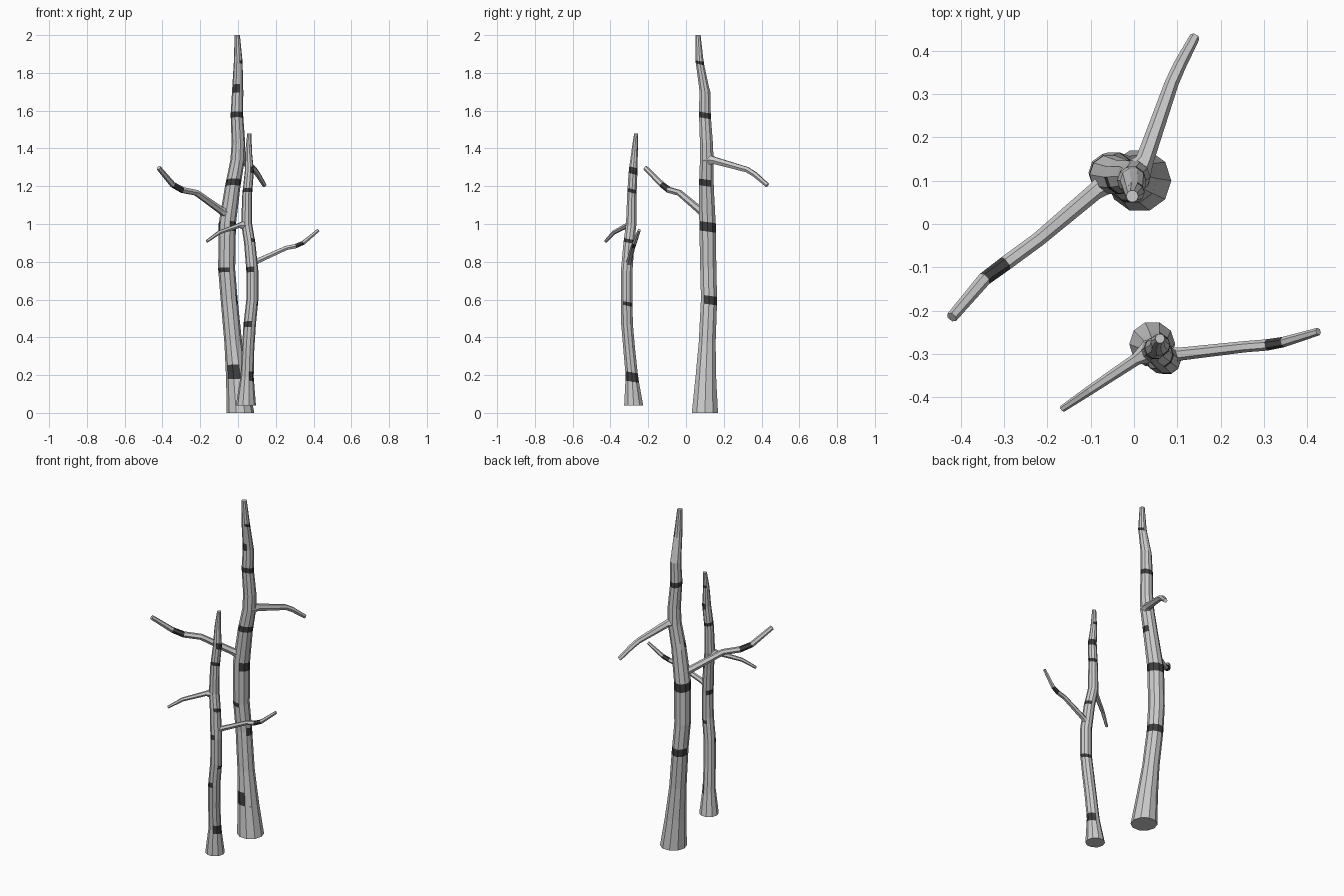
import bpy, bmesh, math
from mathutils import Vector

dark = bpy.data.materials.new("dark_bark")
dark.diffuse_color = (0.05, 0.05, 0.05, 1)


def build_tube(name, rings, is_dark):
    """Skin a list of vertex rings; is_dark(segment, side) picks marked faces."""
    bm = bmesh.new()
    loops = [[bm.verts.new(p) for p in ring] for ring in rings]
    n = len(loops[0])
    for i in range(len(loops) - 1):
        for k in range(n):
            j = (k + 1) % n
            f = bm.faces.new((loops[i][k], loops[i][j], loops[i + 1][j], loops[i + 1][k]))
            f.material_index = int(is_dark(i, k))
    bm.faces.new(loops[0][::-1])
    bm.faces.new(loops[-1])
    bmesh.ops.recalc_face_normals(bm, faces=bm.faces)
    me = bpy.data.meshes.new(name)
    bm.to_mesh(me)
    bm.free()
    me.materials.append(None)
    me.materials.append(dark)
    bpy.context.collection.objects.link(bpy.data.objects.new(name, me))


def trunk(name, path, bands, n=10):
    """path: (z, x, y, radius); bands: (z0, z1, start angle, end angle)."""
    edges = {z for b in bands for z in b[:2]}
    zs = sorted({p[0] for p in path} | edges)

    def sample(z):
        for a, b in zip(path, path[1:]):
            if z <= b[0]:
                t = (z - a[0]) / (b[0] - a[0])
                return [u + (v - u) * t for u, v in zip(a, b)]

    rings = []
    for z in zs:
        _, x, y, r = sample(z)
        tilt = 0.006 if z in edges else 0
        angles = [2 * math.pi * k / n for k in range(n)]
        rings.append([(x + r * math.cos(a), y + r * math.sin(a), z - tilt * math.sin(a))
                      for a in angles])

    def is_dark(i, k):
        mid, az = (zs[i] + zs[i + 1]) / 2, (k + 0.5) * 360 / n
        return any(z0 < mid < z1 and (az - a0) % 360 < a1 - a0 for z0, z1, a0, a1 in bands)

    build_tube(name, rings, is_dark)


def branch(name, path, dark_seg=None, n=6):
    """path: (x, y, z, radius), thick end first."""
    pts = [Vector(p[:3]) for p in path]
    rings = []
    for i, p in enumerate(pts):
        t = (pts[min(i + 1, len(pts) - 1)] - pts[max(i - 1, 0)]).normalized()
        side = t.cross(Vector((0, 0, 1))).normalized()
        up = side.cross(t)
        r = path[i][3]
        rings.append([p + r * (side * math.cos(a) + up * math.sin(a))
                      for a in (2 * math.pi * k / n for k in range(n))])
    build_tube(name, rings, lambda i, k: i == dark_seg)


# Tall trunk
trunk("tall_trunk", [
    (0, .013, .1, .073), (.18, -.005, .105, .058), (.37, -.025, .112, .047),
    (.6, -.047, .122, .045), (.76, -.06, .118, .045), (1.0, -.057, .114, .046),
    (1.2, -.028, .108, .041), (1.34, -.002, .11, .038), (1.43, .002, .108, .036),
    (1.58, -.006, .1, .033), (1.7, -.002, .1, .03), (1.86, .001, .072, .023),
    (2.0, -.004, .064, .014)],
    [(.175, .25, 200, 300), (.74, .765, 185, 300), (.575, .62, 310, 530),
     (.96, 1.01, 305, 560), (1.2, 1.235, 185, 390), (1.56, 1.59, 0, 360),
     (1.69, 1.735, 200, 300), (1.845, 1.862, 280, 440)])

# Short trunk
trunk("short_trunk", [
    (.04, .042, -.277, .053), (.19, .048, -.286, .035), (.33, .053, -.3, .033),
    (.47, .062, -.312, .033), (.6, .076, -.315, .032), (.75, .076, -.314, .032),
    (.9, .062, -.302, .03), (1.0, .046, -.29, .029), (1.15, .048, -.287, .026),
    (1.28, .06, -.28, .024), (1.38, .056, -.272, .018), (1.48, .06, -.264, .011)],
    [(.165, .215, 300, 450), (.45, .48, 180, 300), (.568, .588, 310, 470),
     (.74, .768, 110, 305), (.9, .92, 290, 440), (1.165, 1.185, 0, 360),
     (1.265, 1.3, 300, 470), (1.395, 1.41, 20, 160)])

# Branches, each flaring where it meets its trunk
branch("tall_left_branch", [
    (-.05, .105, 1.05, .03), (-.09, .075, 1.072, .02), (-.22, -.035, 1.165, .017),
    (-.295, -.09, 1.18, .017), (-.345, -.127, 1.208, .016), (-.42, -.215, 1.297, .013)], 3)
branch("tall_back_branch", [
    (0, .11, 1.34, .04), (.025, .148, 1.337, .021), (.087, .325, 1.287, .016),
    (.105, .365, 1.262, .015), (.14, .431, 1.205, .012)])
branch("short_right_branch", [
    (.075, -.306, .79, .024), (.105, -.3, .805, .015), (.255, -.283, .873, .013),
    (.305, -.279, .883, .013), (.345, -.272, .9, .012), (.425, -.248, .967, .009)], 3)
branch("short_front_branch", [
    (.04, -.292, .995, .029), (.005, -.312, .992, .014), (-.1, -.382, .955, .011),
    (-.165, -.426, .908, .008)])
